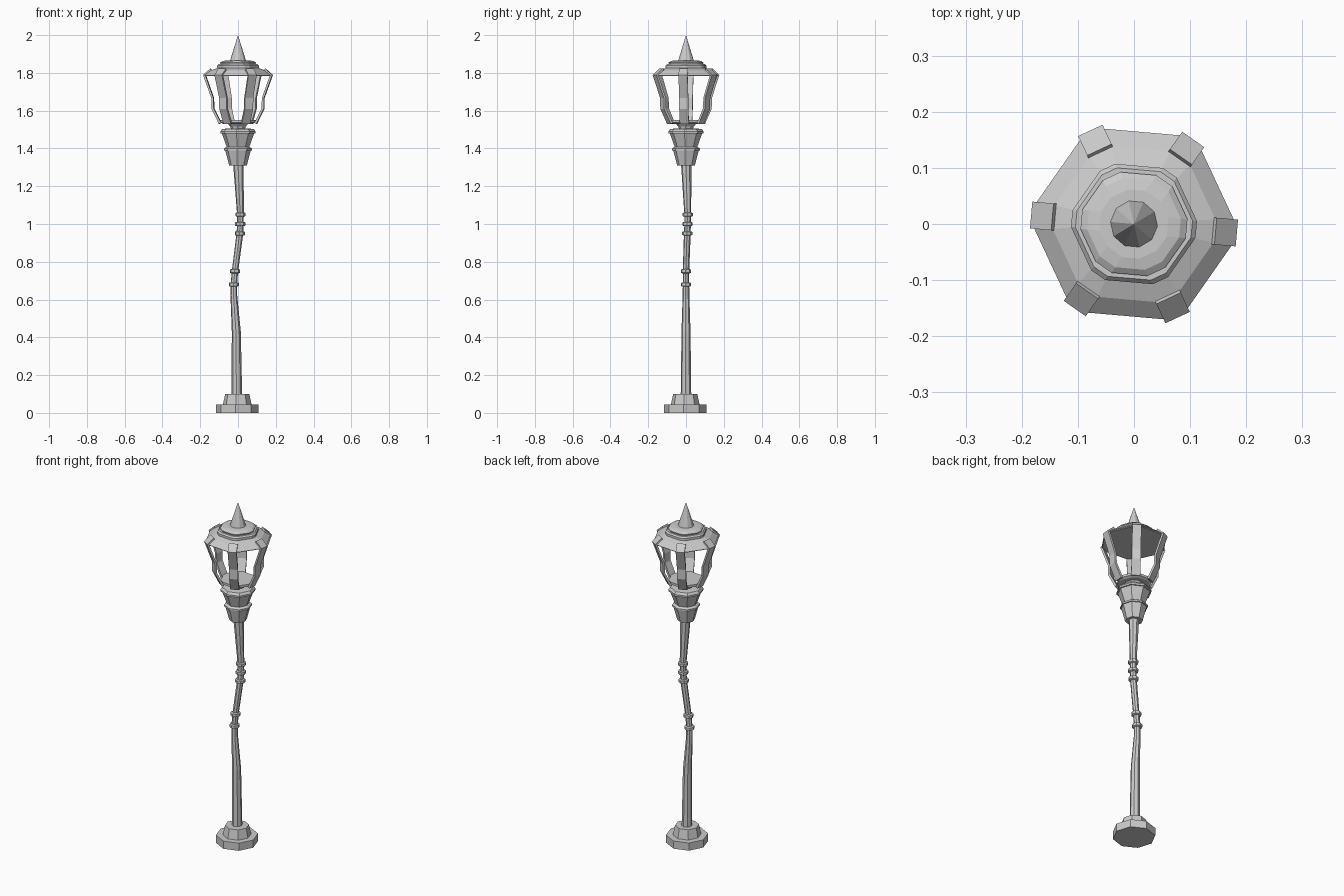
import bpy
from math import sin, cos, tan, pi, radians
from mathutils import Matrix

if "Cube" in bpy.data.objects:
    bpy.data.objects.remove(bpy.data.objects["Cube"], do_unlink=True)

GREY = (0.6, 0.6, 0.6, 1.0)
metal = bpy.data.materials.new("grey metal")
metal.use_nodes = True
metal.diffuse_color = GREY
metal.node_tree.nodes["Principled BSDF"].inputs["Base Color"].default_value = GREY

TWIST = radians(-5)   # turn of the lantern head


def make(name, verts, faces):
    mesh = bpy.data.meshes.new(name)
    mesh.from_pydata(verts, [], faces)
    mesh.materials.append(metal)
    obj = bpy.data.objects.new(name, mesh)
    bpy.context.collection.objects.link(obj)
    return obj


def loft(name, rings):
    """Join rings of equal point count into a closed solid."""
    n = len(rings[0])
    verts = [p for ring in rings for p in ring]
    faces = [tuple(reversed(range(n))), tuple(range(len(verts) - n, len(verts)))]
    for k in range(len(rings) - 1):
        for i in range(n):
            a, b = k * n + i, k * n + (i + 1) % n
            faces.append((a, b, b + n, a + n))
    return make(name, verts, faces)


def ngon(r, z, n=8, x=0.0, y=0.0, turn=TWIST):
    return [(x + r * cos(turn + 2 * pi * i / n), y + r * sin(turn + 2 * pi * i / n), z)
            for i in range(n)]


def cut_hex(r, z, w):
    """Hexagon of radius r whose corners are cut to a width of 2w."""
    points = []
    for i in range(6):
        a = TWIST + i * pi / 3
        d = r - w / tan(pi / 3)
        for s in (-w, w):
            points.append((d * cos(a) - s * sin(a), d * sin(a) + s * cos(a), z))
    return points


# Stepped foot
loft("foot", [ngon(r, z, x=-0.004, y=-0.004) for r, z in
              ((0.113, 0), (0.113, 0.045), (0.076, 0.045), (0.064, 0.1))])

# Crooked post: height, sideways offset, radius
PATH = ((0.1, -0.006, 0.028), (0.43, -0.009, 0.024), (0.62, -0.022, 0.018),
        (0.68, -0.022, 0.017), (0.75, -0.016, 0.017), (0.95, 0.01, 0.018),
        (1.0, 0.012, 0.017), (1.05, 0.013, 0.018), (1.32, 0.002, 0.028))
loft("post", [ngon(r, z, x=x, y=max(x, 0) * 0.7) for z, x, r in PATH])

# Rings around the post
for z, x, r in PATH[3:8]:
    y = max(x, 0) * 0.7
    loft("post_ring", [ngon(q, z + h, x=x, y=y) for q, h in
                       ((0.02, -0.011), (0.027, -0.008), (0.027, 0.008), (0.02, 0.011))])

# Flared collars under the lantern
loft("lower_collar", [ngon(r, z) for r, z in
                      ((0.047, 1.31), (0.068, 1.39), (0.074, 1.39), (0.074, 1.4), (0.055, 1.412))])
loft("upper_collar", [ngon(r, z) for r, z in
                      ((0.06, 1.408), (0.086, 1.48), (0.094, 1.48), (0.094, 1.49),
                       (0.084, 1.503), (0.05, 1.506))])
loft("lantern_neck", [ngon(r, z) for r, z in ((0.036, 1.5), (0.04, 1.515), (0.058, 1.535))])
loft("lantern_floor", [cut_hex(r, z, 0.015) for r, z in
                       ((0.085, 1.53), (0.1, 1.537), (0.1, 1.55))])

# Roof, its two steps and the spike
loft("roof", [cut_hex(r, z, w) for r, z, w in
              ((0.186, 1.783, 0.024), (0.19, 1.787, 0.024), (0.156, 1.813, 0.021),
               (0.12, 1.825, 0.016))])
loft("roof_step", [cut_hex(r, z, 0.015) for r, z in
                   ((0.12, 1.82), (0.12, 1.838), (0.112, 1.846))])
loft("roof_cap", [cut_hex(r, z, 0.017) for r, z in
                  ((0.1, 1.84), (0.104, 1.854), (0.092, 1.862), (0.07, 1.866))])
spike = ngon(0.044, 1.86, 10)
make("spike", spike + [(0, 0, 2.0)],
     [tuple(reversed(range(10)))] + [(i, (i + 1) % 10, 10) for i in range(10)])

# Six wavy struts, each a flat bar folded over the roof edge
OUTER = ((0.146, 1.823), (0.184, 1.789), (0.14, 1.667), (0.139, 1.61), (0.1, 1.53))
INNER = ((0.14, 1.812), (0.17, 1.784), (0.129, 1.667), (0.127, 1.612), (0.088, 1.535))
for i in range(6):
    bar = loft("strut", [[(r, -0.024, z), (q, -0.024, h), (q, 0.024, h), (r, 0.024, z)]
                         for (r, z), (q, h) in zip(OUTER, INNER)])
    bar.data.transform(Matrix.Rotation(TWIST + i * pi / 3, 4, "Z"))
